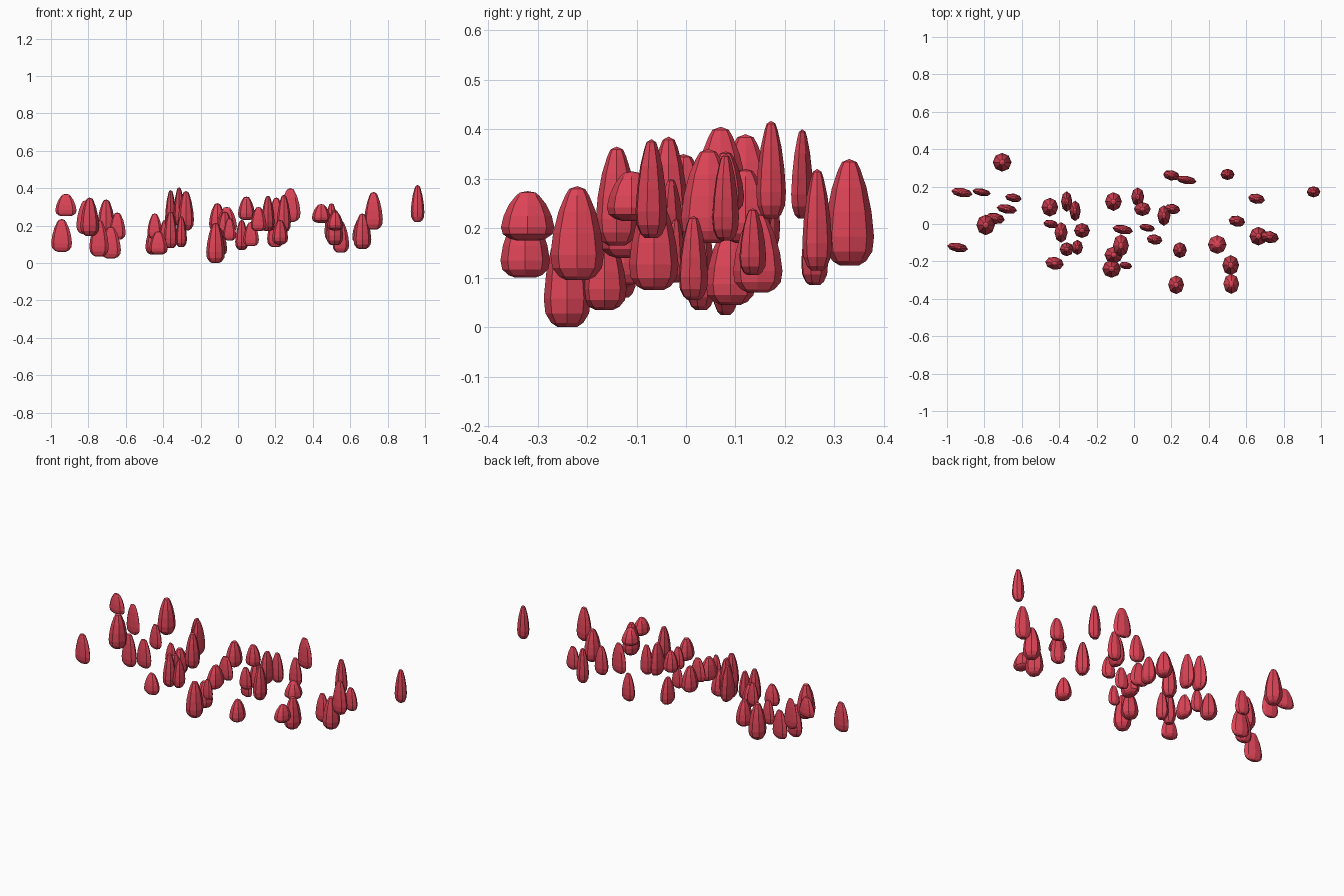
import bpy, bmesh, math

red = bpy.data.materials.new("bud_red")
red.diffuse_color = (0.72, 0.057, 0.094, 1)

# bud outline: (height fraction, radius fraction)
PROFILE = [(0.0, 0.40), (0.04, 0.68), (0.13, 0.93), (0.27, 1.0), (0.5, 0.90),
           (0.73, 0.70), (0.9, 0.45), (0.97, 0.30)]
SIDES = 8

# each bud: x, y, bottom z, top z, width in x, width in y
far_left = [
    (-.705, .33, .125, .34, .10, .10), (-.92, .168, .25, .37, .115, .05),
    (-.815, .17, .155, .335, .10, .04), (-.645, .14, .125, .27, .09, .045),
    (-.68, .08, .025, .195, .11, .05), (-.743, .03, .035, .23, .105, .06),
    (-.793, -.005, .145, .35, .10, .11), (-.943, -.125, .06, .235, .113, .05)]
mid_left = [
    (-.45, .09, .045, .20, .09, .10), (-.36, .12, .18, .39, .06, .11),
    (-.315, .07, .20, .405, .06, .11), (-.445, 0, .13, .265, .08, .045),
    (-.39, -.045, .09, .23, .07, .11), (-.278, -.035, .175, .385, .085, .08),
    (-.36, -.135, .08, .275, .075, .075), (-.303, -.125, .085, .25, .06, .08),
    (-.425, -.21, .045, .17, .10, .07)]
centre = [
    (-.11, .12, .17, .32, .09, .10), (.02, .145, .07, .23, .07, .10),
    (.045, .08, .23, .355, .09, .075), (-.06, -.03, .16, .30, .11, .05),
    (.07, -.02, .09, .22, .085, .04), (.11, -.083, .17, .30, .085, .055),
    (-.07, -.115, .14, .275, .085, .12), (-.108, -.165, .035, .19, .10, .09),
    (-.12, -.24, 0, .215, .10, .095), (-.045, -.222, .12, .24, .07, .04)]
mid_right = [
    (.16, .045, .17, .36, .07, .11), (.205, .08, .175, .35, .085, .055),
    (.20, .26, .085, .25, .09, .055), (.28, .235, .22, .40, .11, .045),
    (.225, -.325, .10, .23, .085, .10), (.245, -.14, .165, .365, .075, .085)]
far_right = [
    (.50, .265, .115, .32, .075, .06), (.655, .135, .105, .24, .09, .055),
    (.96, .172, .22, .417, .073, .06), (.55, .015, .055, .225, .09, .06),
    (.665, -.065, .075, .265, .095, .10), (.725, -.07, .18, .38, .10, .065),
    (.445, -.11, .215, .315, .10, .10), (.517, -.22, .095, .285, .09, .108),
    (.52, -.32, .175, .275, .085, .108)]


def make_bud(name, x, y, z0, z1, wx, wy):
    # thin buds are turned slightly clockwise seen from above
    turn = math.radians(-10) if wx > wy * 1.4 else 0
    c, s = math.cos(turn), math.sin(turn)
    bm = bmesh.new()
    rings = []
    for h, r in PROFILE:
        ring = []
        for k in range(SIDES):
            a = 2 * math.pi * k / SIDES
            px, py = math.cos(a) * r * wx / 2, math.sin(a) * r * wy / 2
            ring.append(bm.verts.new((px * c - py * s, px * s + py * c, h * (z1 - z0))))
        rings.append(ring)
    for lo, hi in zip(rings, rings[1:]):
        for k in range(SIDES):
            j = (k + 1) % SIDES
            bm.faces.new((lo[k], lo[j], hi[j], hi[k]))
    bm.faces.new(rings[0][::-1])
    tip = bm.verts.new((0, 0, z1 - z0))
    for k in range(SIDES):
        bm.faces.new((rings[-1][k], rings[-1][(k + 1) % SIDES], tip))
    me = bpy.data.meshes.new(name)
    bm.to_mesh(me)
    bm.free()
    me.materials.append(red)
    ob = bpy.data.objects.new(name, me)
    ob.location = (x, y, z0)
    bpy.context.collection.objects.link(ob)


clusters = {"far_left": far_left, "mid_left": mid_left, "centre": centre,
            "mid_right": mid_right, "far_right": far_right}
for label, buds in clusters.items():
    for i, bud in enumerate(buds, 1):
        make_bud(f"{label}_bud_{i}", *bud)
